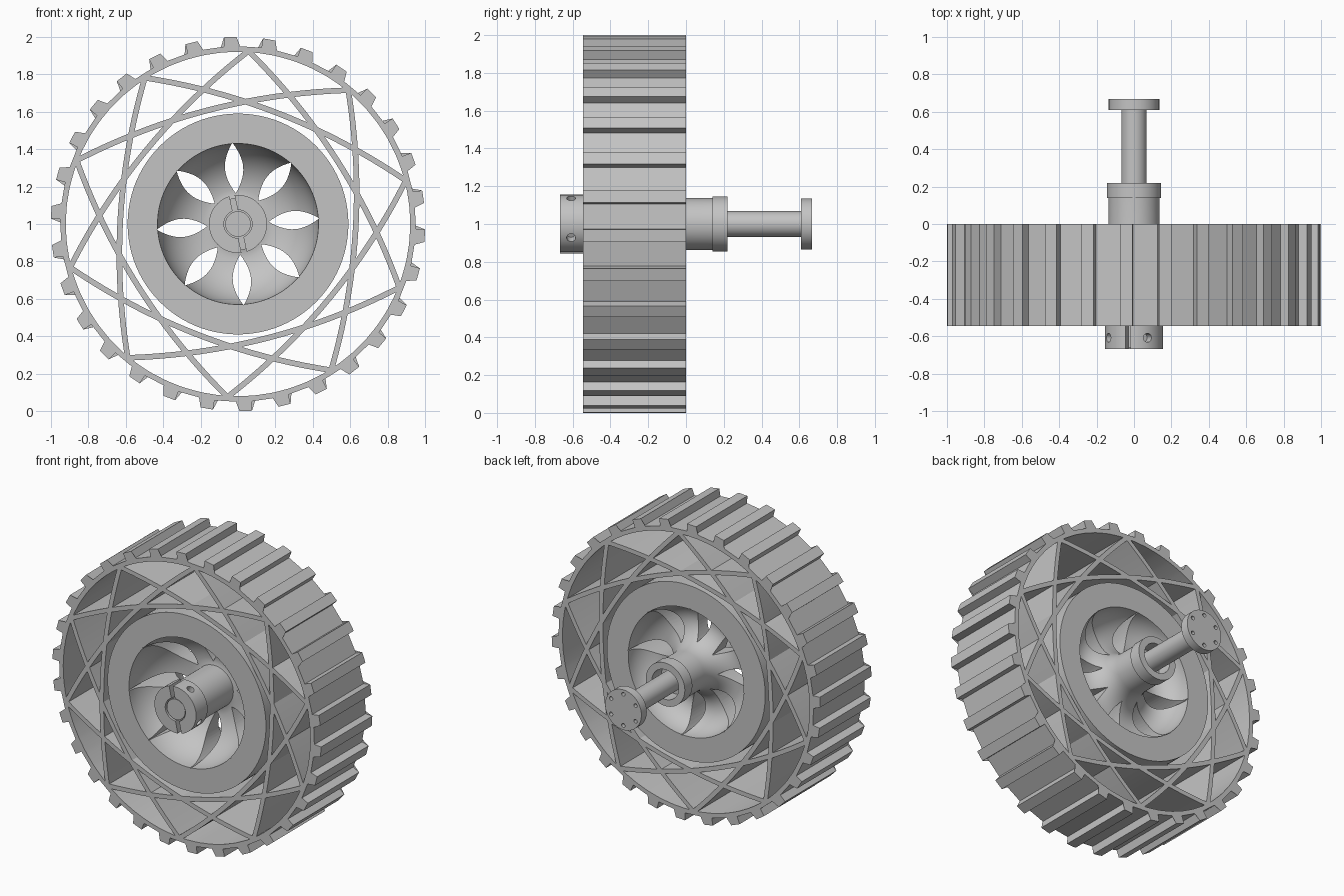
import bpy, bmesh
from math import sin, cos, pi, radians
from mathutils import Matrix, Vector

cube = bpy.data.objects.get("Cube")
if cube:
    bpy.data.objects.remove(cube, do_unlink=True)

FRONT, BACK = -0.545, 0.0
AXLE = Vector((0, 0, 1))

metal = bpy.data.materials.new("grey_metal")
metal.use_nodes = True
metal.diffuse_color = (0.55, 0.55, 0.55, 1)
metal.node_tree.nodes["Principled BSDF"].inputs["Base Color"].default_value = (0.55, 0.55, 0.55, 1)


def polar(r, a, y=0.0):
    """Point at radius r and clockwise angle a from the top of the wheel."""
    return Vector((r * sin(a), y, r * cos(a))) + AXLE


def finish(bm, name):
    bmesh.ops.recalc_face_normals(bm, faces=bm.faces)
    mesh = bpy.data.meshes.new(name)
    bm.to_mesh(mesh)
    bm.free()
    mesh.materials.append(metal)
    obj = bpy.data.objects.new(name, mesh)
    bpy.context.collection.objects.link(obj)
    return obj


def select(obj):
    bpy.ops.object.select_all(action='DESELECT')
    obj.select_set(True)
    bpy.context.view_layer.objects.active = obj


def smooth(obj):
    select(obj)
    bpy.ops.object.shade_smooth_by_angle(angle=radians(30))


def cut(obj, cutter):
    cutter.hide_render = True
    select(obj)
    mod = obj.modifiers.new("cut", 'BOOLEAN')
    mod.operation, mod.solver, mod.object = 'DIFFERENCE', 'EXACT', cutter
    bpy.ops.object.modifier_apply(modifier=mod.name)
    bpy.data.objects.remove(cutter, do_unlink=True)


def lathe(name, profile, n=96, closed=True):
    """Turn (radius, y) points around the axle; open profiles get end caps."""
    bm = bmesh.new()
    rings = [[bm.verts.new(polar(r, 2 * pi * i / n, y)) for i in range(n)] for r, y in profile]
    for k in range(len(rings) if closed else len(rings) - 1):
        a, b = rings[k], rings[(k + 1) % len(rings)]
        for i in range(n):
            j = (i + 1) % n
            bm.faces.new((a[i], a[j], b[j], b[i]))
    if not closed:
        bm.faces.new(rings[0])
        bm.faces.new(rings[-1])
    return finish(bm, name)


def prism(bm, points, y0, y1):
    """Extrude an outline of wheel-plane points from y0 to y1."""
    a = [bm.verts.new((p.x, y0, p.z)) for p in points]
    b = [bm.verts.new((p.x, y1, p.z)) for p in points]
    bm.faces.new(a)
    bm.faces.new(b)
    for i in range(len(a)):
        j = (i + 1) % len(a)
        bm.faces.new((a[i], a[j], b[j], b[i]))


def turned(x, h, a):
    """Wheel-plane point at sideways x and height h, turned clockwise by a."""
    return Vector((x * cos(a) + h * sin(a), 0, h * cos(a) - x * sin(a))) + AXLE


# Tyre ring with thirty lugs
bm = bmesh.new()
loops = []
for k in range(30):
    for r, x in ((0.95, -0.0335), (1.0, -0.0335), (1.0, 0.0335), (0.95, 0.0335)):
        a = radians(12 * k - 2.4)
        outer = turned(x, r, a)
        inner = polar(0.92, a + x * (1.1 if r > 0.97 else 2.0))
        loops.append([bm.verts.new((p.x, y, p.z)) for p, y in
                      ((outer, FRONT), (outer, BACK), (inner, BACK), (inner, FRONT))])
for i, q in enumerate(loops):
    # the inner points run in angular order thanks to a separate sort below
    p = loops[(i + 1) % len(loops)]
    for s in range(4):
        t = (s + 1) % 4
        bm.faces.new((q[s], q[t], p[t], p[s]))
smooth(finish(bm, "lugged_rim"))

# Ten bowed struts, each joining rim points 108 degrees apart
bm = bmesh.new()
STEPS = 28
for k in range(10):
    a = radians(36 * k + 3.5 + 54)
    us = [2 * i / STEPS - 1 for i in range(STEPS + 1)]
    bow = [(0.752 * u, 0.544 + 0.085 * (1 - u * u)) for u in us]
    outline = [turned(x, h + 0.015, a) for x, h in bow]
    outline += [turned(x, h - 0.015, a) for x, h in reversed(bow)]
    prism(bm, outline, FRONT, BACK)
smooth(finish(bm, "bowed_struts"))

# Inner wheel: flat band, dished web on both sides and hub barrel
quarter = [pi / 2 * i / 16 for i in range(17)]
half = [pi * i / 24 for i in range(25)]
profile = [(0.59, BACK), (0.59, FRONT)]
profile += [(0.16 + 0.27 * cos(t), FRONT + 0.3 * sin(t)) for t in quarter]
profile += [(0.14, -0.25), (0.14, FRONT), (0.066, FRONT), (0.066, 0.12), (0.1, 0.12),
            (0.1, 0.22), (0.145, 0.22), (0.145, 0.14), (0.137, 0.14)]
profile += [(0.2835 - 0.1465 * cos(t), -0.17 * sin(t)) for t in half]
wheel = lathe("dished_hub_wheel", profile)

# Eight petal openings through the web
bm = bmesh.new()
for k in range(8):
    a = radians(45 * k - 4)
    side = [(0.049 * sin(pi * i / 14) ** 0.9 if 0 < i < 14 else 0, 0.165 + 0.27 * i / 14)
            for i in range(15)]
    outline = [turned(x, h, a) for x, h in side]
    outline += [turned(-x, h, a) for x, h in reversed(side[1:-1])]
    prism(bm, outline, FRONT - 0.1, BACK + 0.1)
cut(wheel, finish(bm, "petal_cutter"))
smooth(wheel)

# Clamp collar, split in two and drilled for screws
collar = lathe("clamp_collar", [(0.155, -0.667), (0.155, FRONT), (0.075, FRONT), (0.075, -0.667)])
bm = bmesh.new()
a = radians(-12)
for s in (-1, 1):
    prism(bm, [turned(x, s * h, a) for x, h in
               ((-0.014, 0.07), (0.014, 0.07), (0.014, 0.2), (-0.014, 0.2))], -0.7, -0.5)
cut(collar, finish(bm, "split_cutter"))
bm = bmesh.new()
for deg in (28, 118, 208, 298):
    d = polar(1, radians(deg)) - AXLE
    place = Matrix.Translation(AXLE + d * 0.15 + Vector((0, -0.608, 0)))
    bmesh.ops.create_cone(bm, cap_ends=True, segments=20, radius1=0.024, radius2=0.024, depth=0.09,
                          matrix=place @ d.to_track_quat('Z', 'Y').to_matrix().to_4x4())
cut(collar, finish(bm, "screw_hole_cutter"))
smooth(collar)

# Axle shaft and drilled end flange
smooth(lathe("axle_shaft", [(0.068, -0.66), (0.068, 0.62)], 64, closed=False))
flange = lathe("end_flange", [(0.135, 0.61), (0.135, 0.667)], 64, closed=False)
bm = bmesh.new()
for k in range(6):
    prism(bm, [polar(0.105, k * pi / 3) + Vector((0.013 * cos(t), 0, 0.013 * sin(t)))
               for t in (2 * pi * i / 14 for i in range(14))], 0.55, 0.7)
cut(flange, finish(bm, "flange_hole_cutter"))
smooth(flange)
